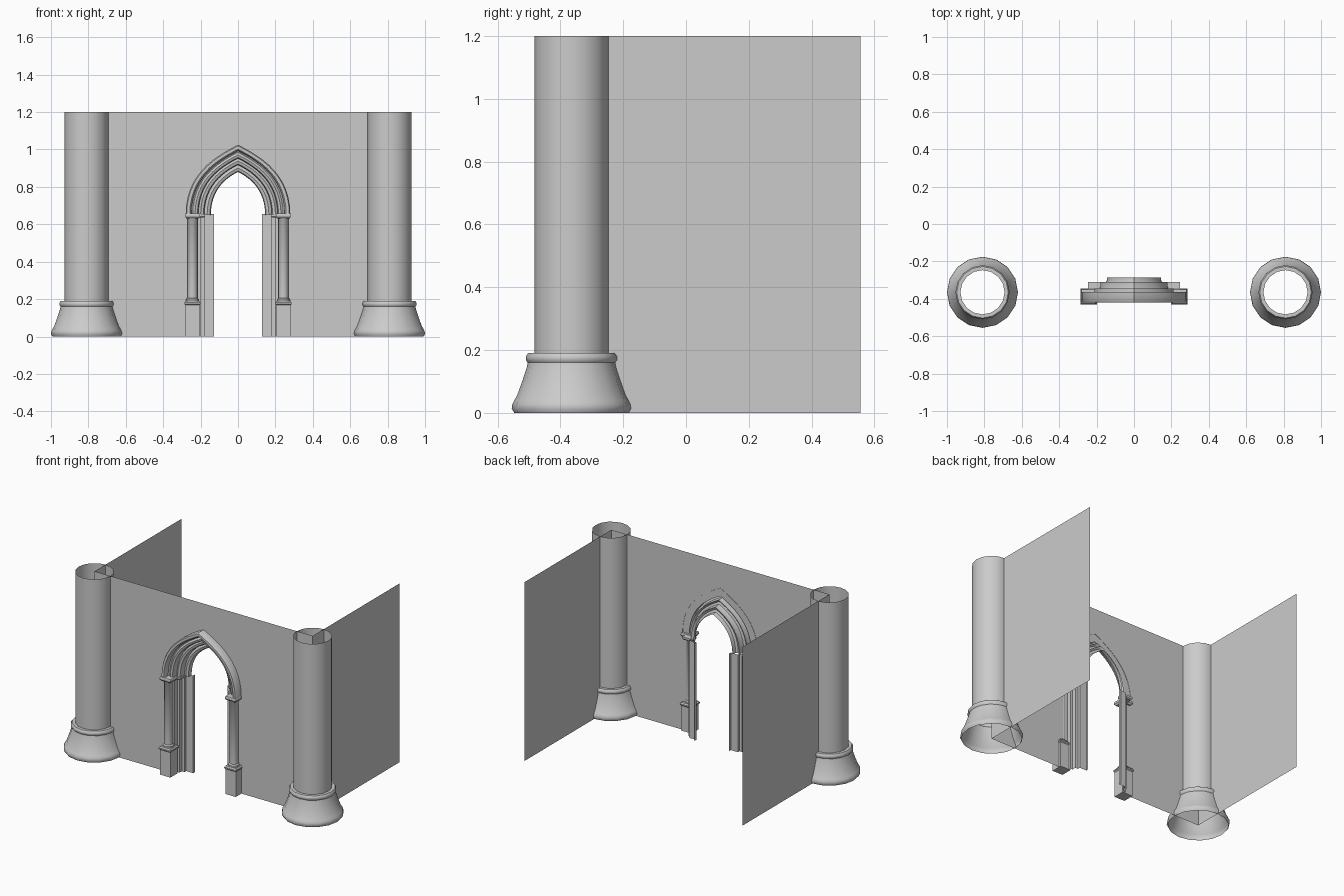
import bpy, bmesh, math

if "Cube" in bpy.data.objects:
    bpy.data.objects.remove(bpy.data.objects["Cube"])

WALL_Y = -0.365
COL_X = 0.81
TOP = 1.2
SPRING = 0.65


def make_object(name, verts, faces, smooth=False):
    mesh = bpy.data.meshes.new(name)
    mesh.from_pydata(verts, [], faces)
    bm = bmesh.new()
    bm.from_mesh(mesh)
    bmesh.ops.remove_doubles(bm, verts=bm.verts, dist=1e-5)
    bmesh.ops.recalc_face_normals(bm, faces=bm.faces)
    bm.to_mesh(mesh)
    bm.free()
    obj = bpy.data.objects.new(name, mesh)
    bpy.context.collection.objects.link(obj)
    if smooth:
        bpy.ops.object.select_all(action='DESELECT')
        obj.select_set(True)
        bpy.context.view_layer.objects.active = obj
        bpy.ops.object.shade_smooth_by_angle(angle=math.radians(40))
    return obj


def grid(name, rows, closed=False, smooth=False):
    """Skin a list of equally long point rows with quads."""
    n = len(rows[0])
    verts = [p for row in rows for p in row]
    faces = [(i * n + j, i * n + (j + 1) % n, (i + 1) * n + (j + 1) % n, (i + 1) * n + j)
             for i in range(len(rows) - 1) for j in range(n if closed else n - 1)]
    return make_object(name, verts, faces, smooth)


def lathe(name, x, y, profile, sides):
    rows = [[(x + r * math.cos(math.tau * k / sides), y + r * math.sin(math.tau * k / sides), z)
             for k in range(sides)] for r, z in profile]
    return grid(name, rows, True, True)


def arch_side(a, steps=12):
    """Right half of a pointed arch of half-span a, springing to apex."""
    h = 0.074 + 1.075 * a
    ctrl = [(a, 0), (a, 0.56 * h), (0.5 * a, h - 0.25 * a), (0, h)]
    pts = []
    for i in range(steps + 1):
        t = i / steps
        w = [(1 - t) ** 3, 3 * t * (1 - t) ** 2, 3 * t * t * (1 - t), t ** 3]
        pts.append((sum(k * c[0] for k, c in zip(w, ctrl)),
                    SPRING + sum(k * c[1] for k, c in zip(w, ctrl))))
    return pts


def arch(a):
    right = arch_side(a)
    return right + [(-x, z) for x, z in reversed(right[:-1])]


def block(name, s, x0, x1, y0, y1, levels):
    """Stack of rectangular rings (grow, z) closed at top and bottom."""
    verts, faces = [], []
    for g, z in levels:
        verts += [(s * (x0 - g), y0 - g, z), (s * (x1 + g), y0 - g, z),
                  (s * (x1 + g), y1 + g, z), (s * (x0 - g), y1 + g, z)]
    for i in range(len(levels) - 1):
        for j in range(4):
            k = (j + 1) % 4
            faces.append((i * 4 + j, i * 4 + k, i * 4 + 4 + k, i * 4 + 4 + j))
    n = len(verts)
    faces += [(0, 1, 2, 3), (n - 4, n - 3, n - 2, n - 1)]
    return make_object(name, verts, faces)


# front wall, a single sheet with a pointed doorway
outline = [(-COL_X, 0), (-COL_X, TOP), (COL_X, TOP), (COL_X, 0), (0.23, 0)]
outline += arch(0.23) + [(-0.23, 0)]
make_object("front_wall", [(x, WALL_Y, z) for x, z in outline], [tuple(range(len(outline)))])

# arch moulding: stepped rolls (half-span, y) swept round the doorway
moulding = [(0.28, -0.363), (0.28, -0.41), (0.274, -0.42), (0.258, -0.42), (0.25, -0.41),
            (0.25, -0.385), (0.242, -0.38), (0.23, -0.39), (0.217, -0.385), (0.212, -0.37),
            (0.212, -0.345), (0.2, -0.355), (0.185, -0.35), (0.18, -0.335),
            (0.18, -0.31), (0.165, -0.318), (0.15, -0.312), (0.145, -0.3), (0.145, -0.285)]
rows = [[(x, y, z) for x, z in arch(a)] for a, y in moulding]
grid("arch_moulding", rows, False, True)

column = [(0.182, 0), (0.188, 0.012), (0.188, 0.028), (0.182, 0.04), (0.173, 0.055),
          (0.155, 0.105), (0.142, 0.145), (0.139, 0.16), (0.145, 0.168), (0.145, 0.18),
          (0.138, 0.19), (0.118, 0.19), (0.118, TOP)]
column[1] = (0.19, 0.014)
jamb = [(0.23, WALL_Y), (0.215, WALL_Y), (0.215, -0.335), (0.2, -0.335), (0.2, -0.31),
        (0.18, -0.31), (0.18, -0.292), (0.128, -0.292), (0.128, -0.275)]

for side, s in (("left", -1), ("right", 1)):
    # side wall sheet
    make_object(side + "_wall", [(s * COL_X, y, z) for y, z in
                ((WALL_Y, 0), (0.555, 0), (0.555, TOP), (WALL_Y, TOP))], [(0, 1, 2, 3)])
    # big corner column
    lathe(side + "_column", s * COL_X, WALL_Y, column, 16)
    # stepped door jamb
    grid(side + "_jamb", [[(s * x, y, z) for x, y in jamb] for z in (0, 0.655)])
    # slim door shaft with plinth and capital
    lathe(side + "_door_shaft", s * 0.243, -0.39,
          [(0.034, 0.19), (0.034, 0.2), (0.027, 0.207), (0.027, 0.632), (0.032, 0.638)], 12)
    block(side + "_door_plinth", s, 0.205, 0.281, -0.425, -0.35,
          [(0, 0), (0, 0.168), (0.006, 0.174), (0.006, 0.182), (0, 0.19)])
    block(side + "_door_capital", s, 0.21, 0.275, -0.42, -0.355,
          [(0, 0.63), (0.008, 0.64), (0.008, 0.652), (0.005, 0.657)])
    # inner capital under the second arch order
    block(side + "_inner_capital", s, 0.182, 0.24, -0.355, -0.315,
          [(0, 0.635), (0.006, 0.642), (0.006, 0.655)])
